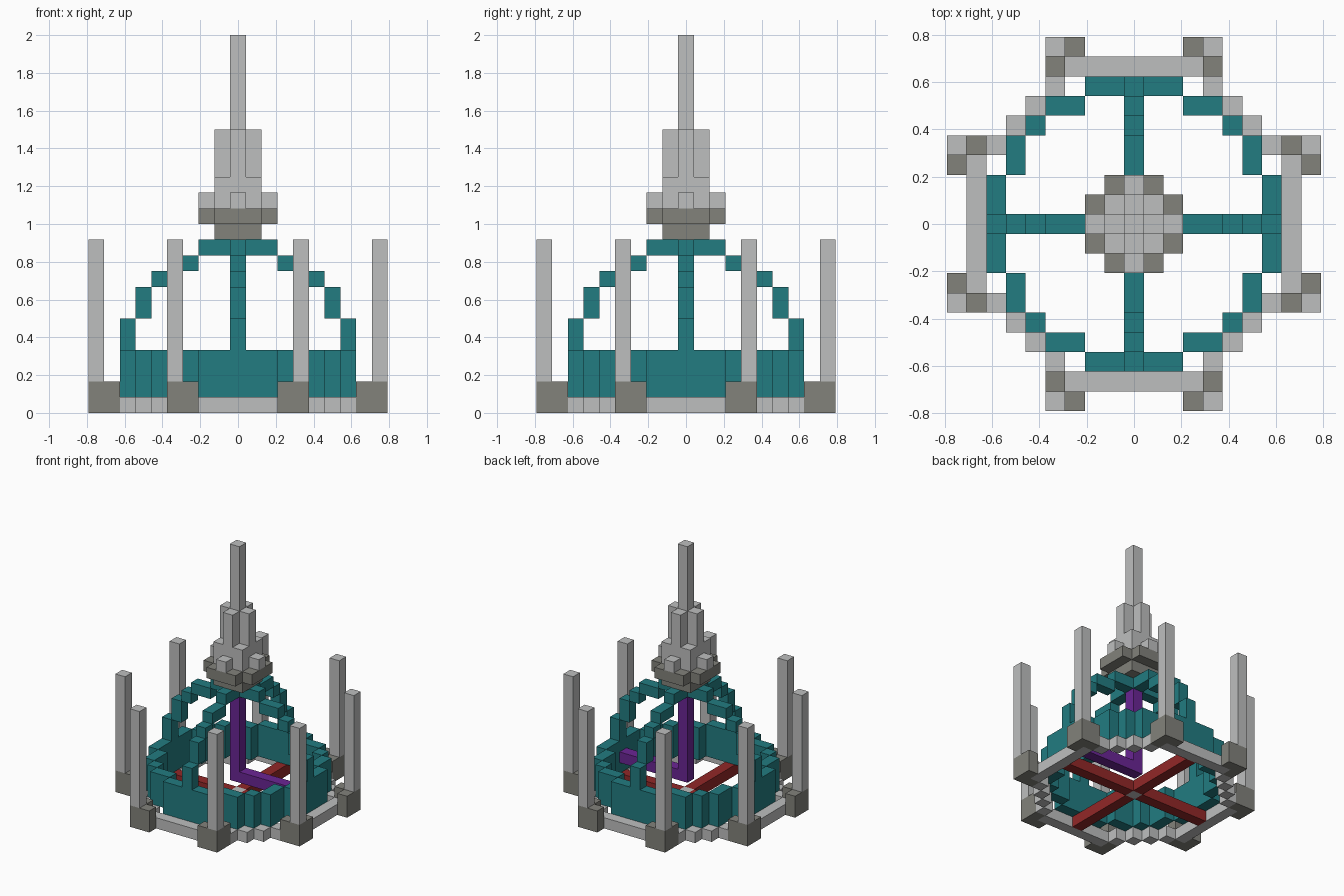
import bpy
import bmesh
from mathutils import Matrix, Vector

if "Cube" in bpy.data.objects:
    bpy.data.objects.remove(bpy.data.objects["Cube"], do_unlink=True)

U = 2 / 24  # edge length of one block


def material(name, rgb):
    lin = [((c / 255 + 0.055) / 1.055) ** 2.4 for c in rgb] + [1]
    m = bpy.data.materials.new(name)
    m.use_nodes = True
    m.diffuse_color = lin
    m.node_tree.nodes["Principled BSDF"].inputs["Base Color"].default_value = lin
    return m


LIGHT = material("light_grey_stone", (190, 191, 191))
DARK = material("dark_grey_stone", (130, 130, 123))
TEAL = material("teal", (34, 124, 129))
RED = material("red", (146, 40, 40))
PURPLE = material("purple", (106, 37, 148))


def build(name, mat, boxes, turns=1):
    """Join boxes given as block ranges (x, y, z), repeated in quarter turns."""
    bm = bmesh.new()
    for turn in range(turns):
        spin = Matrix.Rotation(turn * 1.5707963, 4, "Z")
        for (x0, x1), (y0, y1), (z0, z1) in boxes:
            size = Vector((x1 - x0 + 1, y1 - y0 + 1, z1 - z0)) * U
            mid = Vector((x0 + x1, y0 + y1, z0 + z1)) * U / 2
            bmesh.ops.create_cube(
                bm, size=1,
                matrix=spin @ Matrix.Translation(mid) @ Matrix.Diagonal(size).to_4x4())
    mesh = bpy.data.meshes.new(name)
    bm.to_mesh(mesh)
    bm.free()
    mesh.materials.append(mat)
    ob = bpy.data.objects.new(name, mesh)
    bpy.context.collection.objects.link(ob)
    return ob


# Ground ring: straight beams joined by diagonal block steps
steps = [((i, i), (11 - i, 11 - i), (0, 1)) for i in range(4, 8)]
build("base_ring", LIGHT, [((-3, 3), (8, 8), (0, 1))] + steps, 4)

# Red floor cross with a stone hub
build("floor_cross", RED, [((1, 7), (0, 0), (0, 1))], 4)
build("floor_hub", LIGHT, [((0, 0), (0, 0), (0, 1))])

# Corner-shaped feet and tall pillars, a mirrored pair per side
feet, pillars = [], []
for s in (-1, 1):
    feet.append(((4 * s, 4 * s), (8, 9), (0, 2)))
    feet.append(((3 * s, 3 * s), (9, 9), (0, 2)))
    pillars.append(((4 * s, 4 * s), (9, 9), (2, 11)))
build("pillar_feet", DARK, feet, 4)
build("pillars", LIGHT, pillars, 4)

# Round stepped wall
build("round_wall", TEAL, [
    ((-2, 2), (7, 7), (1, 4)),
    ((3, 4), (6, 6), (1, 4)),
    ((-4, -3), (6, 6), (1, 4)),
    ((5, 5), (5, 5), (1, 4)),
], 4)

# Stepped dome ribs meeting at the crown
build("dome_ribs", TEAL, [
    ((7, 7), (0, 0), (4, 6)),
    ((6, 6), (0, 0), (6, 8)),
    ((5, 5), (0, 0), (8, 9)),
    ((3, 4), (0, 0), (9, 10)),
    ((1, 2), (0, 0), (10, 11)),
], 4)
build("dome_crown", TEAL, [((0, 0), (0, 0), (10, 11))])

# Hanging column and its side arm
build("hanging_column", PURPLE, [((0, 0), (0, 0), (2, 10))])
build("side_arm", PURPLE, [((1, 6), (0, 0), (2, 3))])

# Dark collar under the spire
build("collar_neck", DARK, [((-1, 1), (-1, 1), (11, 12))])
build("collar_disc", DARK, [((-1, 1), (-1, 1), (12, 13))])
build("collar_rim", DARK, [((-1, 1), (2, 2), (12, 13))], 4)

# Spire: studs, corner blocks, buttresses and mast
build("spire_studs", LIGHT, [((0, 0), (2, 2), (13, 14))], 4)
build("spire_corners", LIGHT, [((1, 1), (1, 1), (13, 15))], 4)
build("spire_buttresses", LIGHT, [((0, 0), (1, 1), (13, 18))], 4)
build("spire_mast", LIGHT, [((0, 0), (0, 0), (13, 24))])
